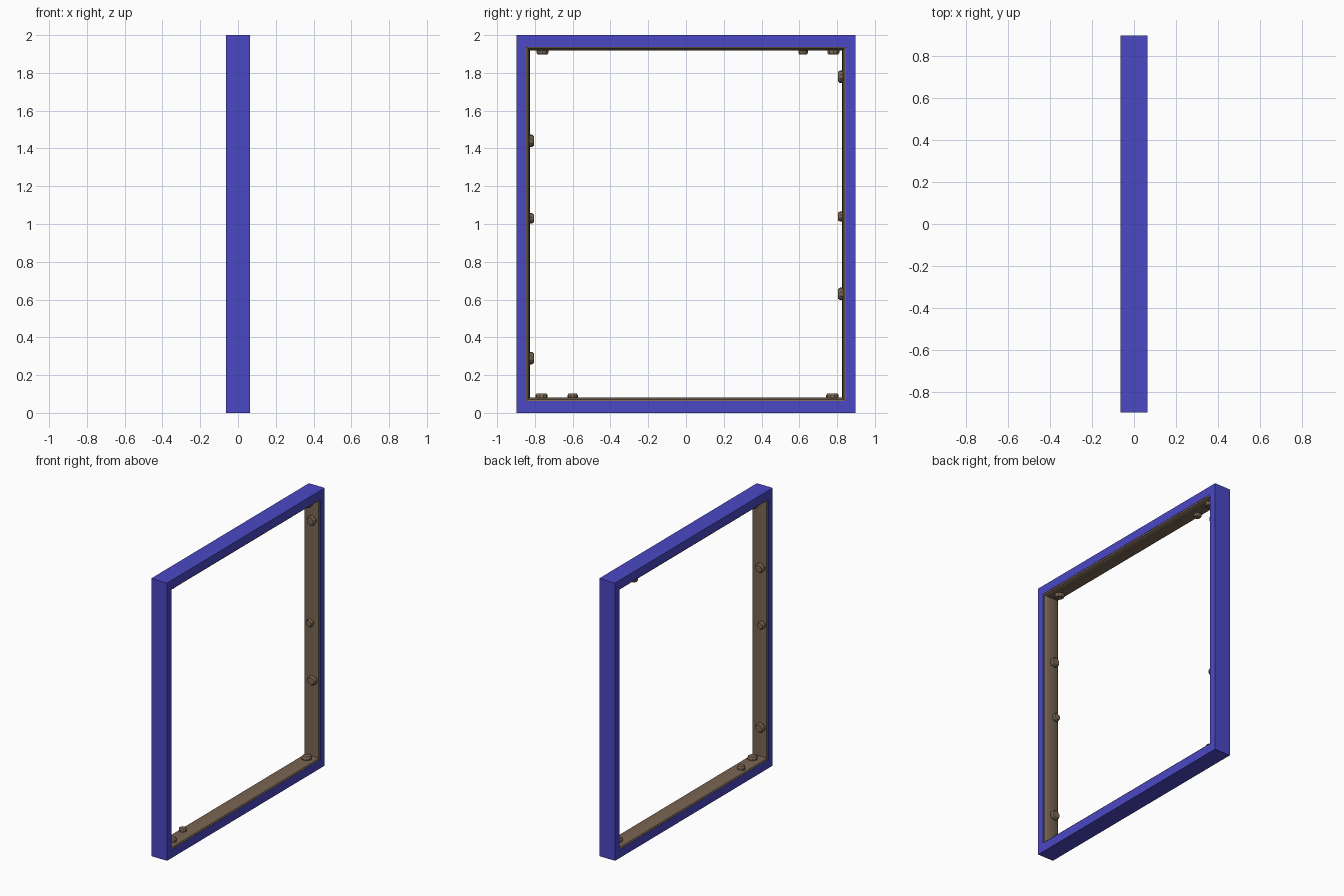
import bpy, bmesh, math
from mathutils import Matrix, Vector

if "Cube" in bpy.data.objects:
    bpy.data.objects.remove(bpy.data.objects["Cube"])

W, H, D = 0.897, 2.0, 0.063      # half width, height, half depth
RIM_Y, RIM_Z = 0.05, 0.062       # rim thickness at the sides / top and bottom


def material(name, rgb):
    m = bpy.data.materials.new(name)
    m.diffuse_color = (*rgb, 1)
    m.use_nodes = True
    m.node_tree.nodes["Principled BSDF"].inputs["Base Color"].default_value = m.diffuse_color
    return m


blue = material("blue_paint", (0.07, 0.065, 0.55))
brown = material("brown_liner", (0.19, 0.13, 0.085))


def add_object(name, bm, mat):
    bmesh.ops.recalc_face_normals(bm, faces=bm.faces)
    me = bpy.data.meshes.new(name)
    bm.to_mesh(me)
    bm.free()
    me.materials.append(mat)
    ob = bpy.data.objects.new(name, me)
    bpy.context.collection.objects.link(ob)
    return ob


def mitred_ring(name, profile, mat):
    """Sweep a closed profile of (x, inset_y, inset_z) round the rectangle."""
    bm = bmesh.new()
    corners = []
    for sy, top in ((-1, 0), (1, 0), (1, 1), (-1, 1)):
        corners.append([bm.verts.new((x, sy * (W - iy), H - iz if top else iz))
                        for x, iy, iz in profile])
    n = len(profile)
    for c in range(4):
        a, b = corners[c], corners[(c + 1) % 4]
        for i in range(n):
            j = (i + 1) % n
            bm.faces.new((a[i], a[j], b[j], b[i]))
    return add_object(name, bm, mat)


# Outer rectangular frame
mitred_ring("outer_frame", [(-D, 0, 0), (D, 0, 0), (D, RIM_Y, RIM_Z),
                            (-D, RIM_Y, RIM_Z)], blue)

# Inner liner with a gently bulging face
liner = []
for i in range(9):
    a = math.pi * i / 8
    d = 0.02 * math.sin(a) ** 0.8 if 0 < i < 8 else 0.0
    liner.append((0.061 * math.cos(a), RIM_Y + d, RIM_Z + d))
mitred_ring("inner_liner", liner, brown)


# Round studs on the liner, slightly tapered at the top
def stud(name, pos, normal, radius):
    bm = bmesh.new()
    rot = Vector((0, 0, 1)).rotation_difference(Vector(normal)).to_matrix().to_4x4()
    place = Matrix.Translation(pos) @ rot
    for r1, r2, lo, hi in ((radius, radius, -0.01, 0.014),
                           (radius, radius * 0.8, 0.014, 0.023)):
        bmesh.ops.create_cone(bm, cap_ends=True, segments=10, radius1=r1,
                              radius2=r2, depth=hi - lo,
                              matrix=place @ Matrix.Translation((0, 0, (lo + hi) / 2)))
    bmesh.ops.remove_doubles(bm, verts=bm.verts, dist=1e-4)
    inner = [f for f in bm.faces if all(len(e.link_faces) > 2 for e in f.edges)]
    bmesh.ops.delete(bm, geom=inner, context='FACES')
    add_object(name, bm, brown)


SY, SZ = W - RIM_Y - 0.018, RIM_Z + 0.018
BIG, SMALL = 0.033, 0.027
# each entry: position along the side, x offset, radius
sides = {
    "left": [(1.44, -0.014, BIG), (1.03, -0.025, SMALL), (0.29, -0.016, BIG)],
    "right": [(1.78, 0.01, BIG), (1.04, -0.002, SMALL), (0.63, 0.016, BIG)],
    "bottom": [(-0.765, 0.006, BIG), (-0.6, -0.02, SMALL), (0.775, 0.003, BIG)],
    "top": [(-0.76, -0.005, BIG), (0.62, -0.02, SMALL), (0.78, 0.009, BIG)],
}
for side, studs in sides.items():
    for k, (t, x, r) in enumerate(studs):
        pos, nrm = {
            "left": ((x, -SY, t), (0, 1, 0)),
            "right": ((x, SY, t), (0, -1, 0)),
            "bottom": ((x, t, SZ), (0, 0, 1)),
            "top": ((x, t, H - SZ), (0, 0, -1)),
        }[side]
        stud(f"{side}_stud_{k + 1}", pos, nrm, r)
